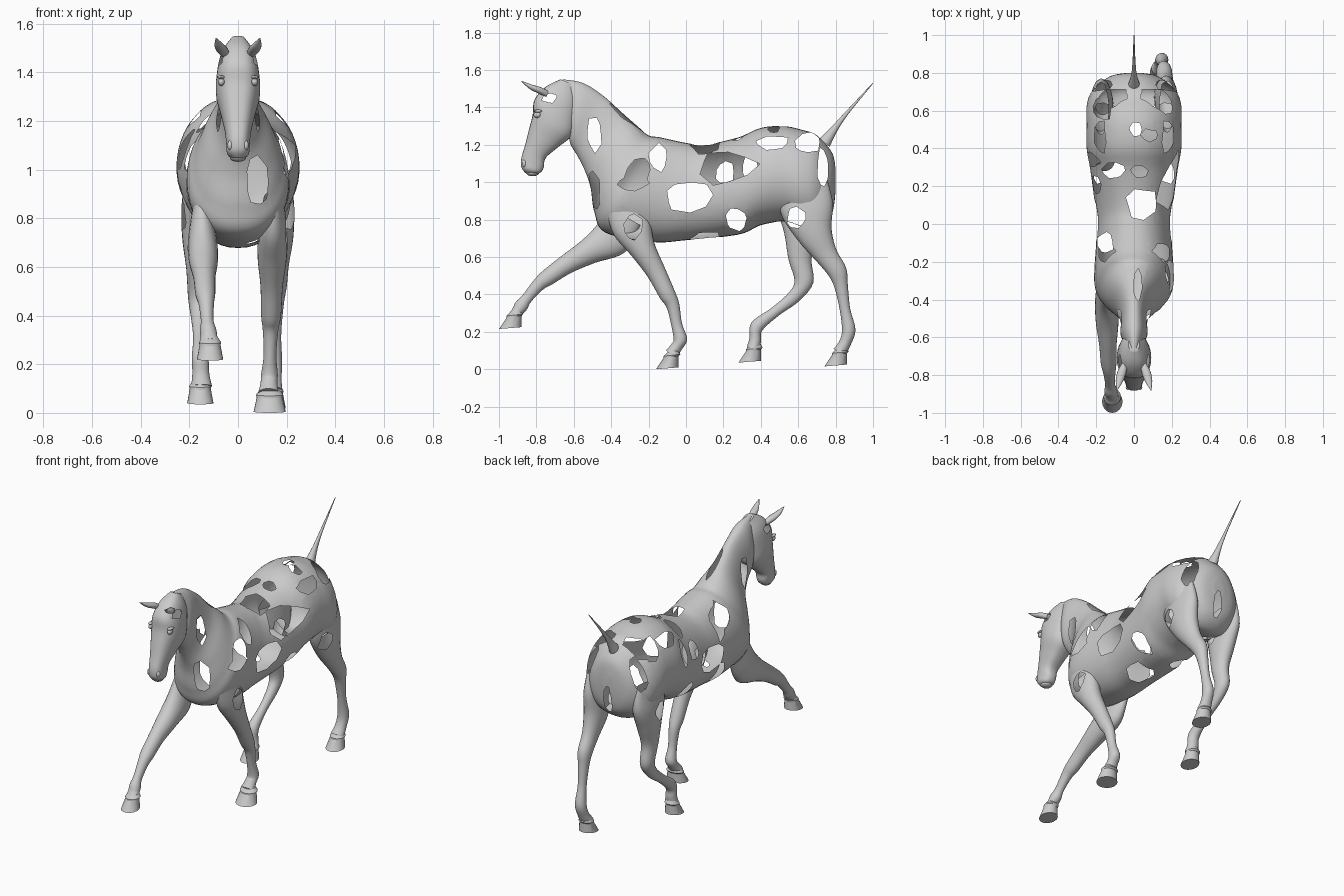
import bpy, bmesh, math, random
from mathutils import Vector

random.seed(4)
if "Cube" in bpy.data.objects:
    bpy.data.objects.remove(bpy.data.objects["Cube"], do_unlink=True)

grey = bpy.data.materials.new("plain grey")
grey.use_nodes = True
grey.diffuse_color = (0.6, 0.6, 0.6, 1)
grey.node_tree.nodes["Principled BSDF"].inputs["Base Color"].default_value = grey.diffuse_color


def finish(bm, name, angle=50):
    mesh = bpy.data.meshes.new(name)
    bm.to_mesh(mesh)
    bm.free()
    obj = bpy.data.objects.new(name, mesh)
    bpy.context.collection.objects.link(obj)
    mesh.materials.append(grey)
    bpy.ops.object.select_all(action='DESELECT')
    obj.select_set(True)
    bpy.context.view_layer.objects.active = obj
    bpy.ops.object.shade_smooth_by_angle(angle=math.radians(angle))


# Sections hold: centre x, y, z, half axis y, z, half width (rows are in hundredths)
def spans(rows, x=0):
    """Rows give the two outline points in side profile and the half width."""
    return [Vector((x, (a + c) / 2, (b + d) / 2, (a - c) / 2, (b - d) / 2, w)) / 100
            for a, b, c, d, w in rows]


def tube(path, depths, widths, x_start, x_end):
    """The path runs in side profile, while x drifts evenly from start to end."""
    out = []
    last = len(path) - 1
    for i, (point, depth, width) in enumerate(zip(path, depths, widths)):
        t = (Vector(path[min(i + 1, last)]) - Vector(path[max(i - 1, 0)])).normalized()
        x = x_start + (x_end - x_start) * i / last
        out.append(Vector((x, *point, t.y * depth, -t.x * depth, width)) / 100)
    return out


def smooth(secs, steps):
    """Catmull-Rom interpolation between sections."""
    out = []
    for i in range(len(secs) - 1):
        p0, p1, p2 = secs[max(i - 1, 0)], secs[i], secs[i + 1]
        p3 = secs[min(i + 2, len(secs) - 1)]
        for s in range(steps):
            t = s / steps
            out.append(p1 + (p2 - p0) * (t / 2)
                       + (p0 * 2 - p1 * 5 + p2 * 4 - p3) * (t * t / 2)
                       + (p1 * 3 - p0 - p2 * 3 + p3) * (t ** 3 / 2))
    return out + [secs[-1]]


def loft(sections, sides=24, taper=0.0, power=1.0, open_start=False):
    """A power below one makes the cross-section boxier."""
    bm = bmesh.new()
    rings = []
    for x, y, z, ay, az, w in sections:
        ring = []
        for k in range(sides):
            a = math.tau * k / sides
            c, s = math.cos(a), math.sin(a)
            dx = w * math.copysign(abs(s) ** power, s) * (1 - taper * c)
            ring.append(bm.verts.new((x + dx, y + ay * c, z + az * c)))
        rings.append(ring)
    for r, q in zip(rings, rings[1:]):
        for k in range(sides):
            j = (k + 1) % sides
            bm.faces.new((r[k], r[j], q[j], q[k]))
    bm.faces.new(rings[-1])
    if not open_start:
        bm.faces.new(rings[0])
    bmesh.ops.recalc_face_normals(bm, faces=bm.faces)
    return bm


# Torn openings: an irregular outline cut straight through one side of a shell
def inside(p, poly):
    hit = False
    for a, b in zip(poly, poly[1:] + poly[:1]):
        if (a[1] > p[1]) != (b[1] > p[1]):
            if p[0] < (b[0] - a[0]) * (p[1] - a[1]) / (b[1] - a[1]) + a[0]:
                hit = not hit
    return hit


def outline(u, v, ru, rv, corners=9):
    pts = []
    for k in range(corners):
        a = math.tau * (k + random.uniform(-0.25, 0.25)) / corners
        r = random.uniform(0.85, 1.2)
        pts.append(((u + ru * r * math.cos(a)) / 100, (v + rv * r * math.sin(a)) / 100))
    return pts


def cut(bm, axis, side, poly):
    i, j = [k for k in range(3) if k != axis]
    low = [min(p[k] for p in poly) - 0.03 for k in (0, 1)]
    high = [max(p[k] for p in poly) + 0.03 for k in (0, 1)]

    def facing(face, c):
        if axis == 0:
            return c.x * side > 0.04
        return face.normal[axis] * side > 0

    def near(face):
        c = face.calc_center_median()
        return facing(face, c) and low[0] < c[i] < high[0] and low[1] < c[j] < high[1]

    bm.normal_update()
    faces = [f for f in bm.faces if near(f)]
    if not faces:
        return
    geom = list({e for f in faces for e in f.edges} | {v for f in faces for v in f.verts}) + faces
    for a, b in zip(poly, poly[1:] + poly[:1]):
        co, no = Vector(), Vector()
        co[i], co[j] = a
        no[i], no[j] = b[1] - a[1], a[0] - b[0]
        geom = bmesh.ops.bisect_plane(bm, geom=geom, dist=1e-5, plane_co=co, plane_no=no)["geom"]
    bm.normal_update()
    doomed = []
    for face in bm.faces:
        c = face.calc_center_median()
        if facing(face, c) and inside((c[i], c[j]), poly):
            doomed.append(face)
    bmesh.ops.delete(bm, geom=doomed, context='FACES')


# Neck and trunk as one hollow skin
trunk = loft(smooth(spans([
    (-66, 155, -63, 130, 4), (-55, 153, -62, 121, 7), (-44, 146, -58, 114, 7),
    (-34, 137, -54, 106, 9), (-26, 130, -51, 97, 14), (-20, 125, -49, 84, 18),
    (-14, 124, -43, 73, 21), (0, 121, -18, 68, 20), (10, 120, 0, 69, 20),
    (28, 124, 28, 72, 23), (40, 129, 40, 77, 25), (52, 130, 53, 79, 25),
    (62, 128, 63, 76, 25), (70, 125, 71, 76, 22), (78, 116, 78, 83, 13),
    (80, 107, 80, 95, 4)]), 6), sides=44, taper=0.08, power=0.9)
shells = {"trunk": trunk}

# Legs: shared thickness from shoulder or thigh down to the coronet, one path each
leg_widths = (4, 6, 6, 4.6, 4.1, 3.2, 2.6, 3.4, 3.5, 4.3)
fore_depths = (10, 10.5, 7, 5.2, 4.4, 3.5, 2.9, 3.6, 3.1, 3.4)
hind_depths = (14, 14, 9.5, 6.2, 5.1, 3.6, 2.8, 3.6, 3.2, 3.6)


def leg(name, depths, x_start, x_end, path):
    secs = smooth(tube(path, depths, leg_widths, x_start, x_end), 5)
    shells[name] = loft(secs, open_start=True)


leg("left_foreleg", fore_depths, 14.5, 12.5, [
    (-33, 88), (-29, 76), (-23, 64), (-16, 52), (-10, 40),
    (-7, 34), (-5, 24), (-3, 16), (-5, 12), (-8, 8)])
leg("right_foreleg", fore_depths, -15, -11.5, [
    (-33, 82), (-40, 70), (-52, 63), (-64, 56), (-74, 49),
    (-79, 45), (-85, 38), (-88, 34), (-90, 31), (-91, 29)])
leg("left_hind_leg", hind_depths, 17.5, 14, [
    (62, 98), (65, 85), (69, 72), (75, 61), (81, 52),
    (83, 44), (85, 32), (87, 21), (85, 14), (82, 9)])
leg("right_hind_leg", hind_depths, -17.5, -15, [
    (61, 98), (63, 85), (62, 72), (61, 59), (63, 47),
    (58, 39), (48, 31), (38, 23), (37, 16), (36, 11)])

# Openings in the flanks: sides, then centre y, z and radii
left, right, both = (1,), (-1,), (1, -1)
for sides, *shape in [
        (both, -49, 126, 4, 9), (both, -15, 113, 5, 7), (both, 1, 92, 13, 8),
        (both, 27, 80, 6, 6), (both, 59, 81, 5, 5), (both, 46, 121, 9, 4),
        (both, 65, 121, 7, 5), (both, 73, 108, 3, 10), (left, -28, 76, 5, 6),
        (left, 22, 108, 15, 9), (right, 21, 105, 5, 6), (right, 34, 108, 4, 8),
        (left, -28, 100, 8, 4)]:
    poly = outline(*shape)
    for side in sides:
        for bm in shells.values():
            cut(bm, 0, side, poly)

# Openings in the back and belly: sides, then centre x, y and radii
top = (1,)
for sides, *shape in [
        (both, 4, 11, 8, 8), (both, -11, 28, 6, 4), (both, -15, -10, 4, 6),
        (top, 3, 28, 4, 3), (both, 1, 50, 3, 4), (top, 8, 47, 4, 3),
        (top, -17, 61, 5, 6), (top, 2, -33, 2, 8), (top, 19, -26, 2, 7)]:
    poly = outline(*shape)
    for side in sides:
        cut(trunk, 2, side, poly)

# Openings in the breast and between the thighs
cut(trunk, 1, -1, outline(8, 95, 4, 10))
cut(trunk, 1, 1, outline(1, 90, 3, 8))

for name, bm in shells.items():
    finish(bm, name)


# Hooves: a flared block and a coronet rim, placed by the toe
def hoof(name, x, y, z, w):
    rows = [(y, z, y + 12, z + 1, w), (y + 4, z + 6, y + 12, z + 7, w * 0.8),
            (y + 4, z + 7, y + 13, z + 8, w * 0.85), (y + 6, z + 9, y + 12, z + 10, w * 0.6)]
    finish(loft(spans(rows, x)), name, 30)


hoof("left_fore_hoof", 13, -16, 0, 6.6)
hoof("right_fore_hoof", -11.5, -100, 21.5, 5.4)
hoof("left_hind_hoof", 14, 74, 1.5, 5.6)
hoof("right_hind_hoof", -15.5, 28, 3.5, 5.4)

# Head, with a small opening behind each ear
head = loft(smooth(spans([
    (-67, 155, -60, 152, 3), (-75, 151, -58, 143, 7), (-81, 144, -59, 133, 8.8),
    (-82, 136, -61, 125, 9), (-84, 128, -68, 119, 7.2), (-86, 120, -75, 113, 5.5),
    (-88, 113, -76, 108, 4.8), (-88, 108, -78, 105, 4.4), (-86, 105, -82, 104, 2)]), 5),
    sides=32, power=0.7)
behind_ear = outline(-73, 145, 4, 2.5)
for side in both:
    cut(head, 0, side, behind_ear)
finish(head, "head")

# Tail dock
tail_path = [(74, 121), (79, 128), (86, 137), (100, 153)]
finish(loft(smooth(tube(tail_path, (3.5, 2, 1, 0.2), (3, 1.5, 0.8, 0.2), 0, 0), 5),
            sides=12), "tail")


def ball(name, loc, size):
    bm = bmesh.new()
    bmesh.ops.create_uvsphere(bm, u_segments=16, v_segments=10, radius=0.01)
    bmesh.ops.scale(bm, vec=size, verts=bm.verts)
    bmesh.ops.translate(bm, vec=Vector(loc) / 100, verts=bm.verts)
    finish(bm, name)


# Ears, eyes, brows and nostrils on both sides
ear_path = [(-74, 147), (-78, 149), (-83, 151), (-88, 154)]
for label, s in (("left", 1), ("right", -1)):
    ear = tube(ear_path, (1.6, 1.8, 1.3, 0.2), (1.5, 2.4, 2, 0.2), s * 5, s * 9)
    finish(loft(smooth(ear, 5), sides=12), label + "_ear")
    ball(label + "_eye", (s * 6.8, -79.5, 136), (1.4, 2, 1.6))
    ball(label + "_brow", (s * 6.9, -79, 138), (1.5, 2.8, 0.8))
    ball(label + "_nostril", (s * 3.2, -86.5, 110), (1.2, 1.3, 2))

# Lower lip
ball("lower_lip", (0, -82, 105), (3.4, 3.5, 1.8))
